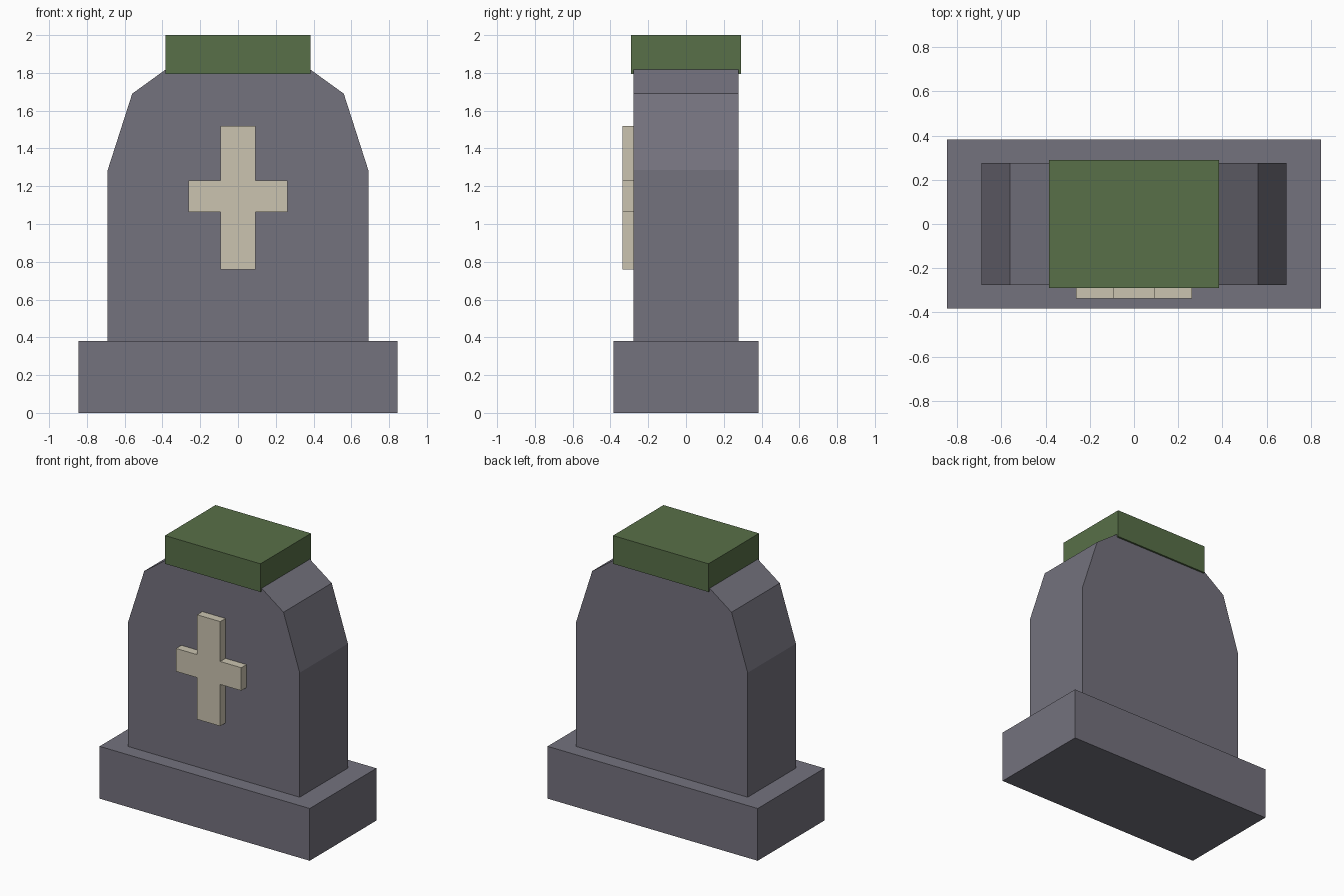
import bpy
import bmesh

cube = bpy.data.objects.get("Cube")
if cube:
    bpy.data.objects.remove(cube, do_unlink=True)


def make_material(name, rgb):
    mat = bpy.data.materials.new(name)
    mat.use_nodes = True
    color = (*rgb, 1.0)
    mat.diffuse_color = color
    bsdf = next(n for n in mat.node_tree.nodes if n.type == "BSDF_PRINCIPLED")
    bsdf.inputs["Base Color"].default_value = color
    bsdf.inputs["Roughness"].default_value = 0.9
    return mat


def extrude_profile(name, half, y_front, y_back, mat):
    """Mirror a right-hand (x, z) outline, listed bottom to top, and extrude it along y."""
    outline = half + [(-x, z) for x, z in reversed(half)]
    bm = bmesh.new()
    face = bm.faces.new([bm.verts.new((x, y_front, z)) for x, z in outline])
    ext = bmesh.ops.extrude_face_region(bm, geom=[face], use_keep_orig=True)
    moved = [g for g in ext["geom"] if isinstance(g, bmesh.types.BMVert)]
    bmesh.ops.translate(bm, verts=moved, vec=(0, y_back - y_front, 0))
    bmesh.ops.recalc_face_normals(bm, faces=bm.faces)
    mesh = bpy.data.meshes.new(name)
    bm.to_mesh(mesh)
    bm.free()
    mesh.materials.append(mat)
    obj = bpy.data.objects.new(name, mesh)
    bpy.context.collection.objects.link(obj)
    return obj


stone = make_material("grey_stone", (0.174, 0.168, 0.207))
moss = make_material("moss_green", (0.098, 0.162, 0.065))
bone = make_material("pale_bone", (0.597, 0.552, 0.434))

# Plinth
extrude_profile("base", [(0.845, 0), (0.845, 0.38)], -0.383, 0.383, stone)

# Upright slab with stepped, chamfered shoulders
slab = [(0.69, 0.38), (0.69, 1.285), (0.56, 1.69), (0.38, 1.82)]
extrude_profile("slab", slab, -0.277, 0.277, stone)

# Mossy cap, slightly deeper than the slab
extrude_profile("moss_cap", [(0.384, 1.795), (0.384, 2.0)], -0.29, 0.29, moss)

# Raised cross on the front
arm, post = 0.262, 0.093
cross = [(post, 0.76), (post, 1.063), (arm, 1.063),
         (arm, 1.23), (post, 1.23), (post, 1.52)]
extrude_profile("cross", cross, -0.337, -0.277, bone)
